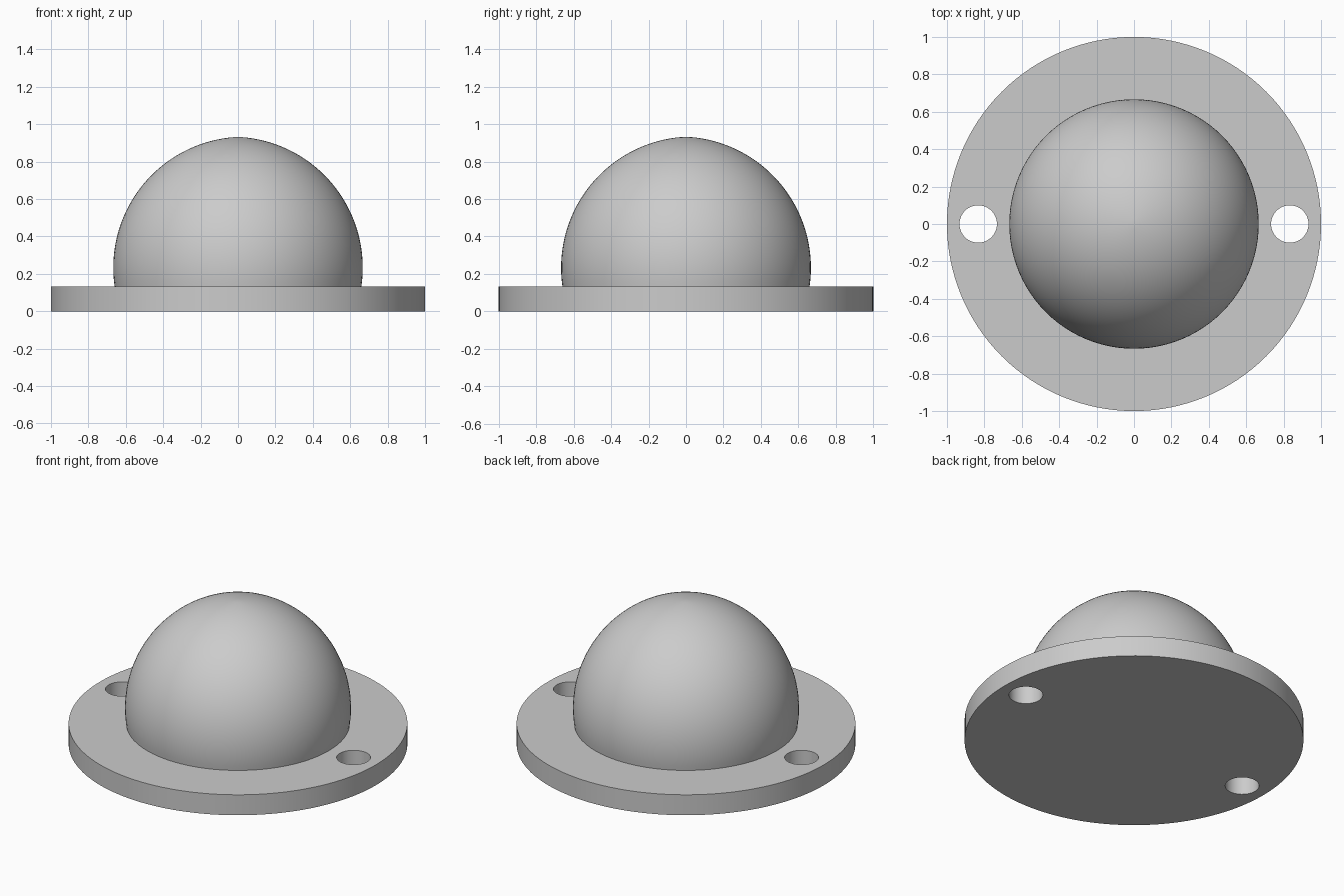
import bpy, bmesh, math
from mathutils import Vector

cube = bpy.data.objects.get("Cube")
if cube:
    bpy.data.objects.remove(cube, do_unlink=True)

BASE_H = 0.133
HOLE_X, HOLE_R = 0.833, 0.1
ARC_R, ARC_OFFSET, ARC_Z = 0.7, 0.033, 0.233

grey = bpy.data.materials.new("light grey")
grey.use_nodes = True
grey.diffuse_color = (0.6, 0.6, 0.6, 1)
grey.node_tree.nodes["Principled BSDF"].inputs["Base Color"].default_value = (0.6, 0.6, 0.6, 1)


def select_only(obj):
    bpy.ops.object.select_all(action="DESELECT")
    obj.select_set(True)
    bpy.context.view_layer.objects.active = obj


def smooth(obj):
    select_only(obj)
    bpy.ops.object.shade_smooth_by_angle(angle=math.radians(35))


def cylinder(name, radius, height, x, z, sides):
    bpy.ops.mesh.primitive_cylinder_add(vertices=sides, radius=radius, depth=height, location=(x, 0, z))
    obj = bpy.context.object
    obj.name = name
    obj.data.materials.append(grey)
    return obj


# Round base plate with a screw hole on each side
base = cylinder("base_plate", 1, BASE_H, 0, BASE_H / 2, 128)
for side in (-1, 1):
    cutter = cylinder("hole_cutter", HOLE_R, 1, side * HOLE_X, 0, 48)
    cutter.hide_render = True
    mod = base.modifiers.new("screw_hole", "BOOLEAN")
    mod.operation = "DIFFERENCE"
    mod.solver = "EXACT"
    mod.object = cutter
    select_only(base)
    bpy.ops.object.modifier_apply(modifier=mod.name)
    bpy.data.objects.remove(cutter, do_unlink=True)
smooth(base)

# Dome: an arc centred just past the axis, revolved, giving a faint point on top
start = math.asin((BASE_H - ARC_Z) / ARC_R)
end = math.acos(ARC_OFFSET / ARC_R)
STEPS = 40
bm = bmesh.new()
profile = []
for i in range(STEPS + 1):
    a = start + (end - start) * i / STEPS
    r = 0 if i == STEPS else ARC_R * math.cos(a) - ARC_OFFSET
    profile.append(bm.verts.new((r, 0, ARC_Z + ARC_R * math.sin(a))))
edges = [bm.edges.new(pair) for pair in zip(profile, profile[1:])]
bmesh.ops.spin(bm, geom=profile + edges, cent=Vector(), axis=Vector((0, 0, 1)),
               angle=math.tau, steps=96, use_merge=True)
bmesh.ops.remove_doubles(bm, verts=bm.verts, dist=0.0001)
bmesh.ops.recalc_face_normals(bm, faces=bm.faces)
top = max(bm.faces, key=lambda f: f.calc_center_median().z)
if top.normal.z < 0:
    bmesh.ops.reverse_faces(bm, faces=bm.faces)
mesh = bpy.data.meshes.new("dome")
bm.to_mesh(mesh)
bm.free()
mesh.materials.append(grey)
dome = bpy.data.objects.new("dome", mesh)
bpy.context.collection.objects.link(dome)
smooth(dome)
